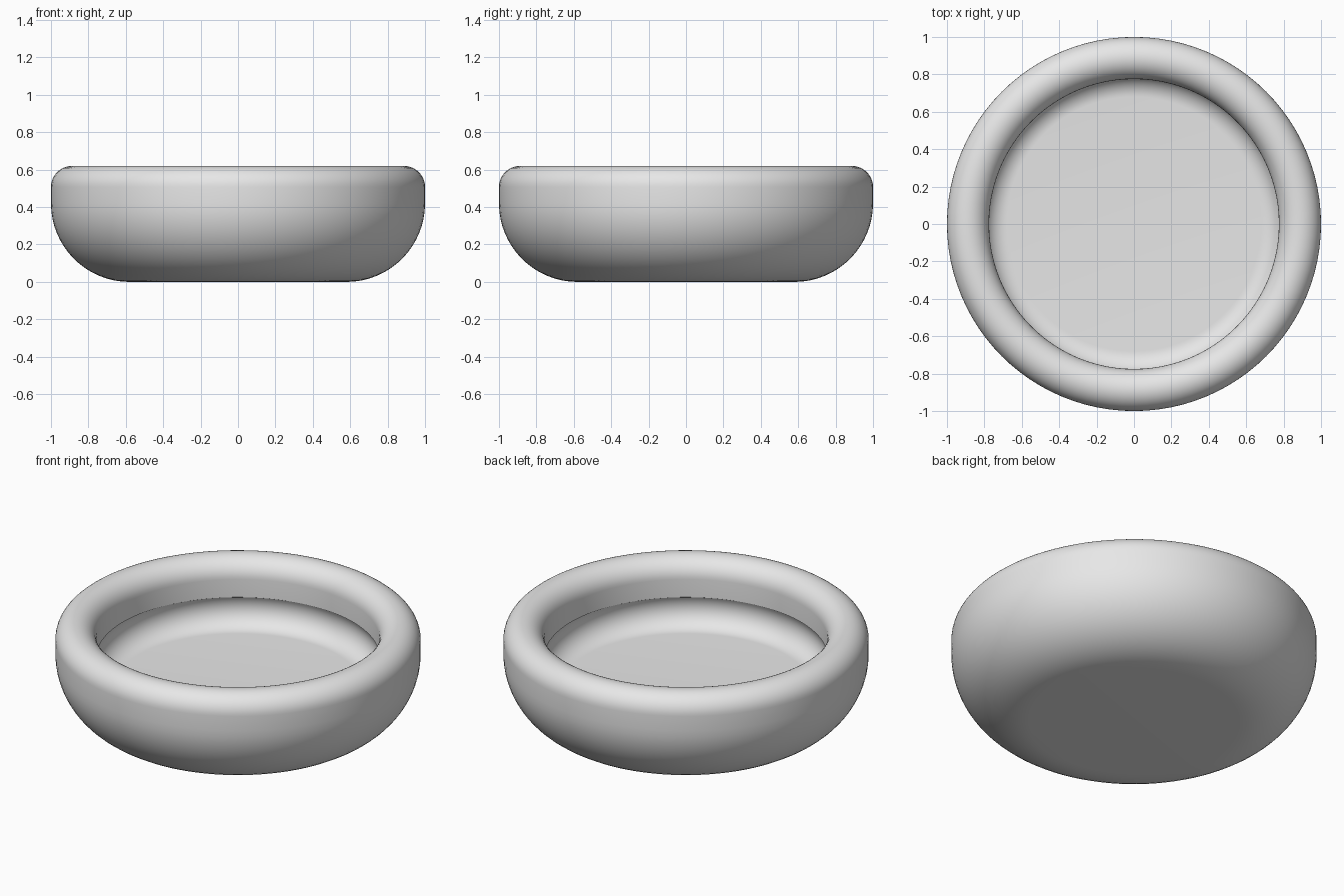
import bpy, bmesh, math

if "Cube" in bpy.data.objects:
    bpy.data.objects.remove(bpy.data.objects["Cube"])

SEGMENTS = 96


def arc(cx, cz, radius, start, end, steps):
    """Points on an arc in the r-z plane, angles in degrees."""
    pts = []
    for i in range(steps + 1):
        a = math.radians(start + (end - start) * i / steps)
        pts.append((cx + radius * math.cos(a), cz + radius * math.sin(a)))
    return pts


def lathe(name, profile, material):
    """Spin an r-z profile whose two ends lie on the axis."""
    bm = bmesh.new()
    rings = []
    for r, z in profile:
        if r < 1e-6:
            rings.append([bm.verts.new((0, 0, z))])
        else:
            rings.append([bm.verts.new((r * math.cos(t), r * math.sin(t), z))
                          for t in (2 * math.pi * k / SEGMENTS for k in range(SEGMENTS))])
    for low, high in zip(rings, rings[1:]):
        for k in range(SEGMENTS):
            n = (k + 1) % SEGMENTS
            if len(low) == 1:
                bm.faces.new((low[0], high[n], high[k]))
            elif len(high) == 1:
                bm.faces.new((low[k], low[n], high[0]))
            else:
                bm.faces.new((low[k], low[n], high[n], high[k]))
    bmesh.ops.recalc_face_normals(bm, faces=bm.faces)
    mesh = bpy.data.meshes.new(name)
    bm.to_mesh(mesh)
    bm.free()
    mesh.materials.append(material)
    obj = bpy.data.objects.new(name, mesh)
    bpy.context.collection.objects.link(obj)
    bpy.context.view_layer.objects.active = obj
    obj.select_set(True)
    bpy.ops.object.shade_smooth_by_angle(angle=math.radians(30))
    return obj


grey = bpy.data.materials.new("light grey")
grey.diffuse_color = (0.8, 0.8, 0.8, 1)
grey.use_nodes = True
grey.node_tree.nodes["Principled BSDF"].inputs["Base Color"].default_value = grey.diffuse_color

profile = [(0, 0)]                                        # flat underside
profile += arc(0.58, 0.42, 0.42, -90, 0, 16)              # rounded lower body
profile += arc(0.8875, 0.5075, 0.1125, 0, 180, 20)        # rounded rim
profile += [(0.775, 0.40)]                                # straight inner wall
profile += arc(0.68, 0.34, 0.115, 30, -90, 16)            # undercut cove
profile += [(0, 0.225)]                                   # flat inner floor
lathe("bowl", profile, grey)
